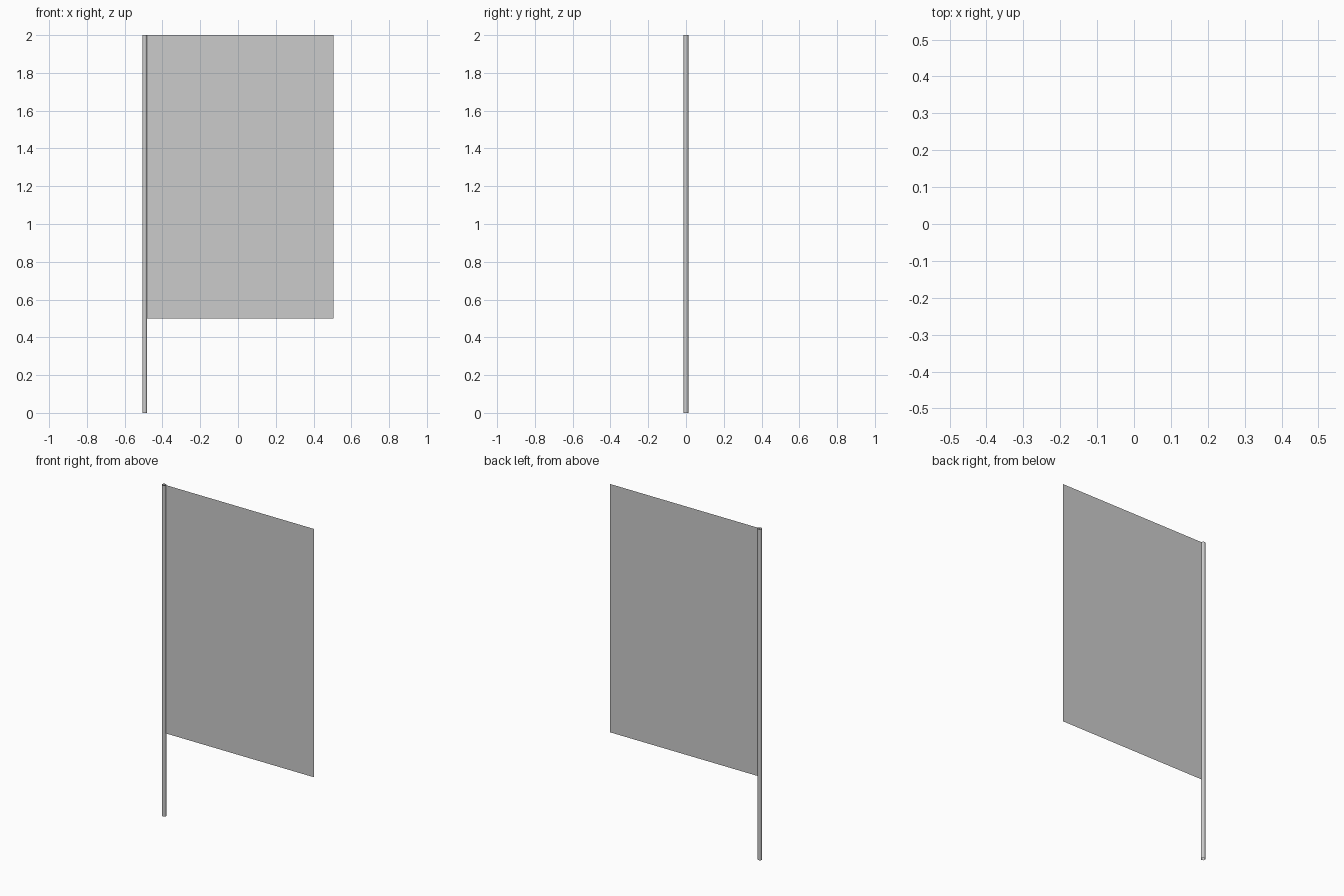
import bpy

if "Cube" in bpy.data.objects:
    bpy.data.objects.remove(bpy.data.objects["Cube"])

RADIUS = 0.0125
POLE_X = (RADIUS - 1) / 2   # centres the whole model on x = 0

# Pole: thin open-ended tube
bpy.ops.mesh.primitive_cylinder_add(vertices=16, radius=RADIUS, depth=2,
                                    end_fill_type='NOTHING',
                                    location=(POLE_X, 0, 1))
pole = bpy.context.object
pole.name = "pole"
bpy.ops.object.shade_smooth_by_angle()

# Banner: single flat sheet hung from the pole's centre line
width, bottom, top = 1.0, 0.5, 2.0
mesh = bpy.data.meshes.new("banner")
mesh.from_pydata([(POLE_X, 0, bottom), (POLE_X + width, 0, bottom),
                  (POLE_X + width, 0, top), (POLE_X, 0, top)],
                 [], [(0, 1, 2, 3)])
banner = bpy.data.objects.new("banner", mesh)
bpy.context.collection.objects.link(banner)
